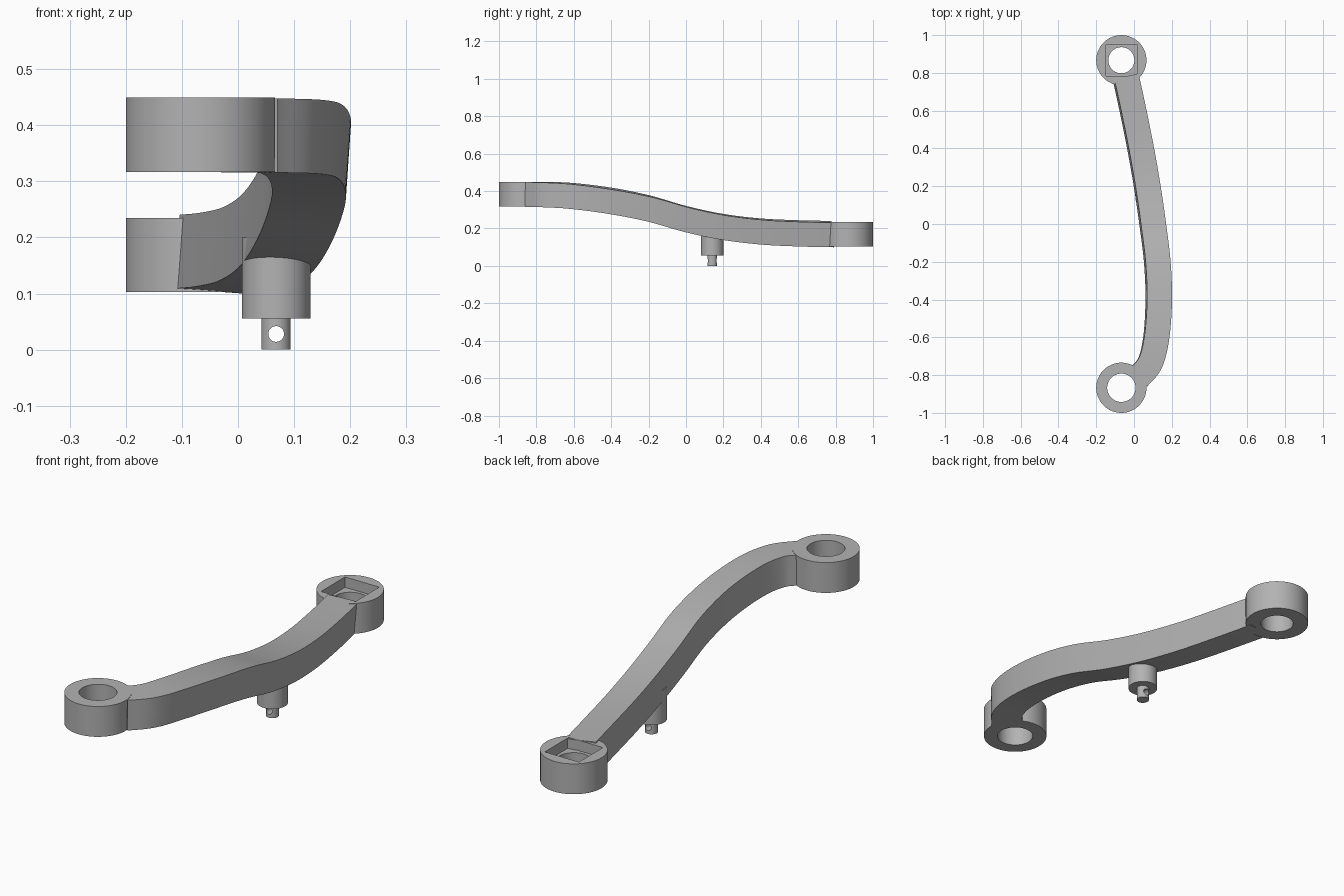
import bpy
import bmesh
import math
from mathutils import Vector

cube = bpy.data.objects.get("Cube")
if cube:
    bpy.data.objects.remove(cube, do_unlink=True)

# One plain grey for the whole part
grey = bpy.data.materials.new("plain grey")
grey.use_nodes = True
colour = (0.45, 0.45, 0.45, 1)
grey.diffuse_color = colour
grey.node_tree.nodes["Principled BSDF"].inputs["Base Color"].default_value = colour


def activate(ob):
    bpy.ops.object.select_all(action='DESELECT')
    ob.select_set(True)
    bpy.context.view_layer.objects.active = ob


def cylinder(name, x, y, z0, z1, r):
    bpy.ops.mesh.primitive_cylinder_add(
        vertices=64, radius=r, depth=z1 - z0, location=(x, y, (z0 + z1) / 2))
    ob = bpy.context.object
    ob.name = name
    return ob


def cut(ob, cutter):
    mod = ob.modifiers.new("cut", 'BOOLEAN')
    mod.operation = 'DIFFERENCE'
    mod.solver = 'EXACT'
    mod.object = cutter
    activate(ob)
    bpy.ops.object.modifier_apply(modifier=mod.name)
    bpy.data.objects.remove(cutter, do_unlink=True)


def finish(ob):
    ob.data.materials.clear()
    ob.data.materials.append(grey)
    activate(ob)
    bpy.ops.object.shade_smooth_by_angle(angle=math.radians(30))


EYE_X, EYE_Y, EYE_R = -0.067, 0.867, 0.133

# Raised front eye with a through bore
front_eye = cylinder("front_eye", EYE_X, -EYE_Y, 0.317, 0.449, EYE_R)
cut(front_eye, cylinder("bore", EYE_X, -EYE_Y, 0.2, 0.6, 0.075))
finish(front_eye)

# Low rear eye with a through bore and a square pocket in its top
rear_eye = cylinder("rear_eye", EYE_X, EYE_Y, 0.103, 0.235, EYE_R)
cut(rear_eye, cylinder("bore", EYE_X, EYE_Y, 0, 0.4, 0.069))
bpy.ops.mesh.primitive_cube_add(size=1, location=(EYE_X, EYE_Y, 0.24))
pocket = bpy.context.object
pocket.scale = (0.165, 0.165, 0.1)
cut(rear_eye, pocket)
finish(rear_eye)

# Centre line of the curved arm, front to back
PATH = [Vector(p) for p in (
    (0.02, -0.817, 0.382), (0.085, -0.735, 0.381), (0.118, -0.6, 0.373),
    (0.131, -0.4, 0.347), (0.123, -0.2, 0.307), (0.099, 0, 0.25),
    (0.07, 0.2, 0.208), (0.035, 0.4, 0.184), (-0.005, 0.6, 0.174),
    (-0.044, 0.78, 0.17))]


def spline(points, steps=8):
    ends = [2 * points[0] - points[1]] + points + [2 * points[-1] - points[-2]]
    out = []
    for a, b, c, d in zip(ends, ends[1:], ends[2:], ends[3:]):
        for i in range(steps):
            t = i / steps
            out.append(0.5 * (2 * b + (c - a) * t + (2 * a - 5 * b + 4 * c - d) * t ** 2
                              + (3 * b - a - 3 * c + d) * t ** 3))
    return out + [points[-1]]


# Sweep a square section along the centre line with a slight roll
line = spline(PATH)
bm = bmesh.new()
rings = []
for i, p in enumerate(line):
    tangent = (line[min(i + 1, len(line) - 1)] - line[max(i - 1, 0)]).normalized()
    side = tangent.cross(Vector((0, 0, 1))).normalized()
    up = side.cross(tangent)
    roll = math.radians(4) * min(1, i / 24)
    across = (side * math.cos(roll) - up * math.sin(roll)) * 0.066
    rise = (up * math.cos(roll) + side * math.sin(roll)) * 0.066
    rings.append([bm.verts.new(p + across * u + rise * v)
                  for u, v in ((-1, -1), (1, -1), (1, 1), (-1, 1))])
for a, b in zip(rings, rings[1:]):
    for k in range(4):
        n = (k + 1) % 4
        bm.faces.new((a[k], a[n], b[n], b[k]))
bm.faces.new(rings[0][::-1])
bm.faces.new(rings[-1])
bmesh.ops.recalc_face_normals(bm, faces=bm.faces)
mesh = bpy.data.meshes.new("curved_arm")
bm.to_mesh(mesh)
bm.free()
arm = bpy.data.objects.new("curved_arm", mesh)
bpy.context.collection.objects.link(arm)
finish(arm)

# Boss under the arm, with a cross-drilled pin
PIN_X, PIN_Y = 0.068, 0.14
finish(cylinder("boss", PIN_X, PIN_Y, 0.056, 0.2, 0.061))
pin = cylinder("pin", PIN_X, PIN_Y, 0, 0.06, 0.026)
drill = cylinder("drill", PIN_X, PIN_Y, -0.07, 0.13, 0.014)
drill.rotation_euler.x = math.pi / 2
drill.location.z = 0.028
cut(pin, drill)
finish(pin)
